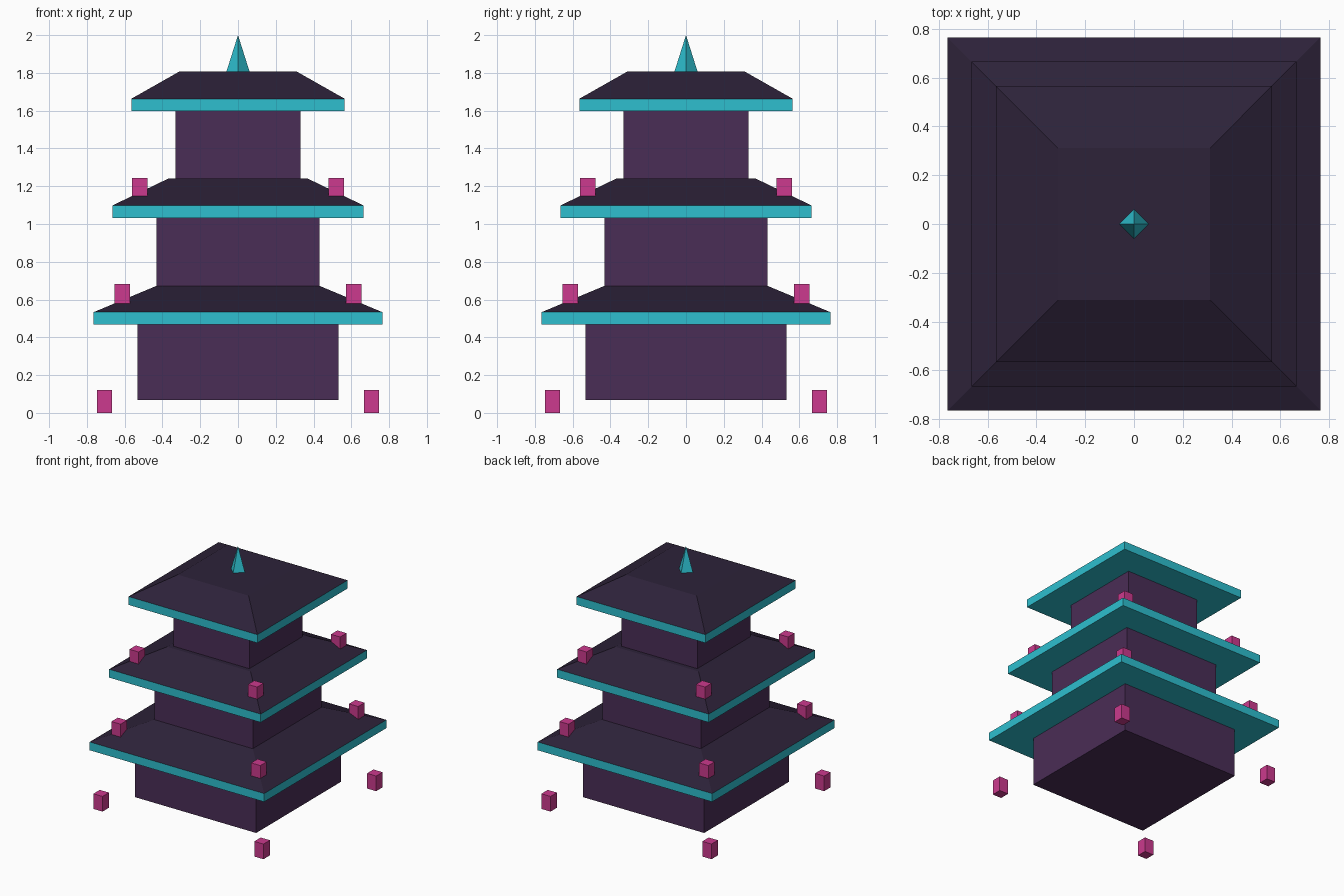
import bpy, bmesh, math
from mathutils import Matrix

default = bpy.data.objects.get("Cube")
if default:
    bpy.data.objects.remove(default, do_unlink=True)


def make_material(name, hex_code):
    """Flat material from an sRGB hex code, stored as linear values."""
    channels = [int(hex_code[i:i + 2], 16) / 255 for i in (0, 2, 4)]
    colour = [c / 12.92 if c < 0.04 else ((c + 0.055) / 1.055) ** 2.4 for c in channels] + [1]
    mat = bpy.data.materials.new(name)
    mat.use_nodes = True
    mat.diffuse_color = colour
    shader = next(n for n in mat.node_tree.nodes if n.type == 'BSDF_PRINCIPLED')
    shader.inputs["Base Color"].default_value = colour
    return mat


wall_purple = make_material("wall purple", "4A2D56")
roof_dark = make_material("dark roof", "2D2239")
trim_teal = make_material("teal trim", "2EBFCF")
lantern_pink = make_material("lantern pink", "CC3A8E")


def square_part(name, mat, bottom, top, z0, z1, x=0, y=0, turn=math.pi / 4):
    """Four-sided solid; bottom and top are half widths of the square ends."""
    bm = bmesh.new()
    bmesh.ops.create_cone(
        bm, cap_ends=True, segments=4,
        radius1=bottom * math.sqrt(2), radius2=top * math.sqrt(2), depth=z1 - z0,
        matrix=Matrix.Translation((x, y, (z0 + z1) / 2)) @ Matrix.Rotation(turn, 4, 'Z'))
    mesh = bpy.data.meshes.new(name)
    bm.to_mesh(mesh)
    bm.free()
    mesh.materials.append(mat)
    obj = bpy.data.objects.new(name, mesh)
    bpy.context.collection.objects.link(obj)
    return obj


# Storeys: wall block, teal eave slab, sloping roof and four corner lanterns
STOREY = 0.565
for i, level in enumerate(("lower", "middle", "upper")):
    wall = 0.532 - 0.1 * i
    eave = 0.765 - 0.1 * i
    slab = 0.467 + STOREY * i
    ridge = slab + 0.21
    floor = 0.069 if i == 0 else 0.1 + STOREY * i
    square_part(f"{level}_wall", wall_purple, wall, wall, floor, slab)
    square_part(f"{level}_eave", trim_teal, eave, eave, slab, slab + 0.066)
    square_part(f"{level}_roof", roof_dark, eave, eave * 0.55, slab + 0.066, ridge)

    reach = 0.706 - 0.093 * i
    base = 0.562 * i
    for side, sx in (("left", 1), ("right", -1)):
        for end, sy in (("front", -1), ("back", 1)):
            square_part(f"{level}_lantern_{end}_{side}", lantern_pink, 0.04, 0.04,
                        base, base + 0.12, sx * reach, sy * reach)

# Spire: slim pyramid with its corners on the axes
square_part("spire", trim_teal, 0.061 / math.sqrt(2), 0, ridge, 2.0, turn=0)
